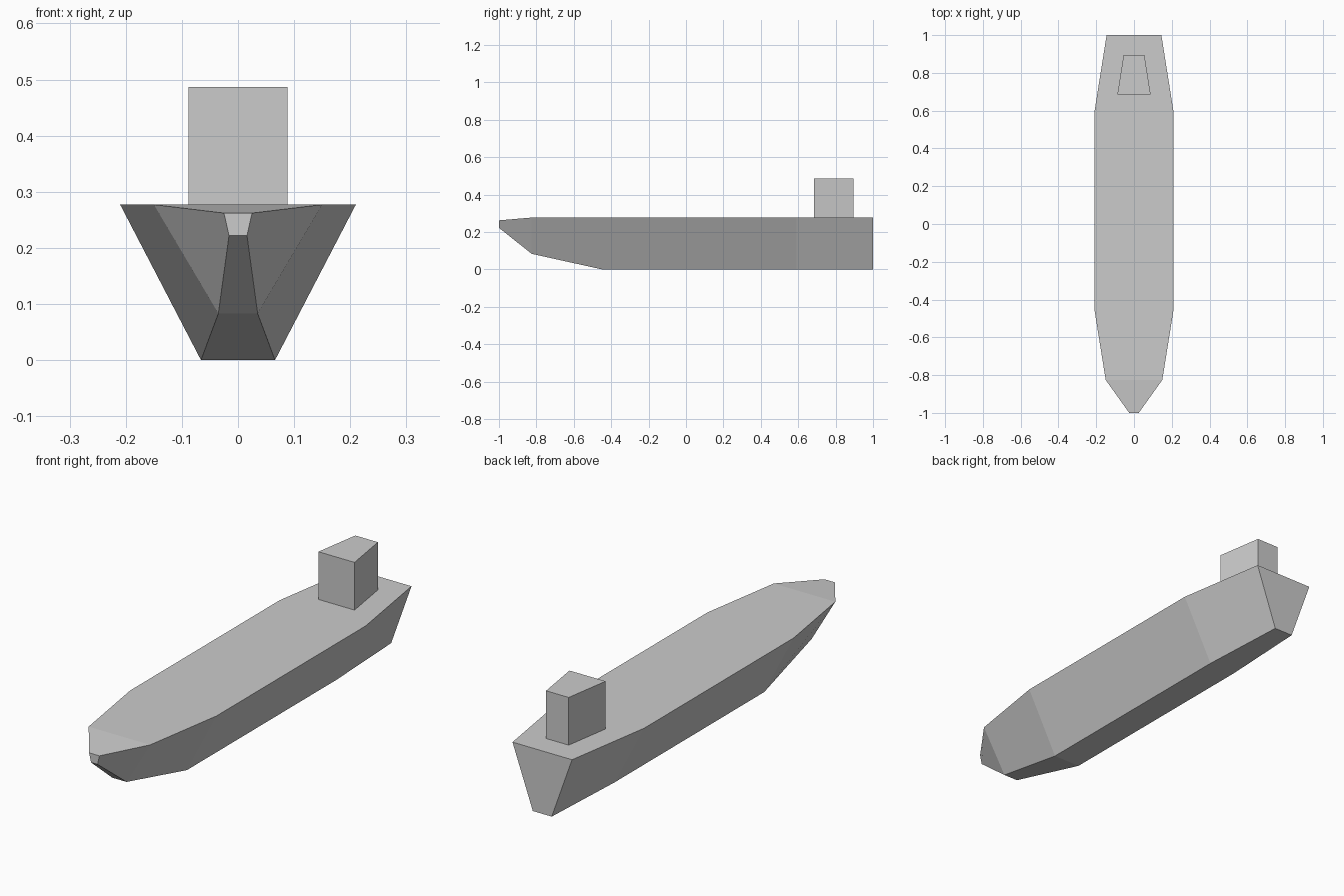
import bpy

if "Cube" in bpy.data.objects:
    bpy.data.objects.remove(bpy.data.objects["Cube"])


def loft(name, sections):
    """Skin a closed solid through a row of four-point sections."""
    verts = [p for s in sections for p in s]
    last = 4 * (len(sections) - 1)
    faces = [(0, 1, 2, 3), (last + 3, last + 2, last + 1, last)]
    for i in range(len(sections) - 1):
        a, b = 4 * i, 4 * i + 4
        for k in range(4):
            n = (k + 1) % 4
            faces.append((a + k, b + k, b + n, a + n))
    mesh = bpy.data.meshes.new(name)
    mesh.from_pydata(verts, [], faces)
    mesh.update()
    obj = bpy.data.objects.new(name, mesh)
    bpy.context.collection.objects.link(obj)
    return obj


def section(y, deck_half, deck_z, keel_half, keel_z):
    """Symmetric trapezoid across the ship at position y."""
    return [(-keel_half, y, keel_z), (keel_half, y, keel_z),
            (deck_half, y, deck_z), (-deck_half, y, deck_z)]


DECK = 0.277

# Hull: bow tip, bow shoulder, two midship frames, stern
loft("hull", [
    section(-1.00, 0.025, 0.262, 0.016, 0.222),
    section(-0.825, 0.150, DECK, 0.035, 0.083),
    section(-0.45, 0.210, DECK, 0.066, 0.0),
    section(0.59, 0.210, DECK, 0.066, 0.0),
    section(1.00, 0.145, DECK, 0.046, 0.0),
])

# Bridge tower: straight sided, narrowing towards the stern
loft("bridge_tower", [
    section(0.685, 0.088, 0.487, 0.088, DECK),
    section(0.895, 0.055, 0.487, 0.055, DECK),
])
